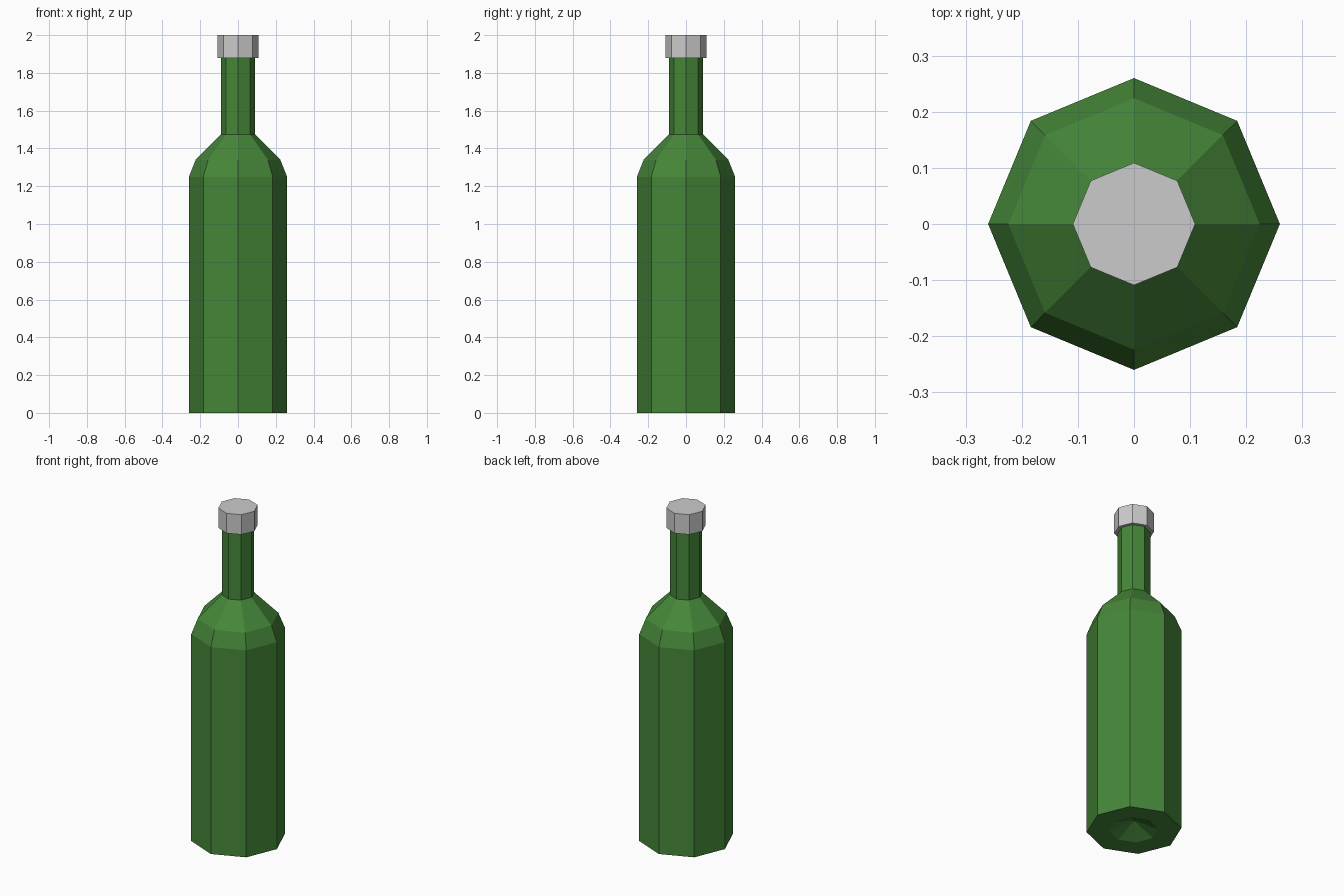
import bpy, bmesh, math

if "Cube" in bpy.data.objects:
    bpy.data.objects.remove(bpy.data.objects["Cube"])

SIDES = 8


def material(name, rgb):
    m = bpy.data.materials.new(name)
    m.diffuse_color = (*rgb, 1)
    m.use_nodes = True
    m.node_tree.nodes["Principled BSDF"].inputs["Base Color"].default_value = m.diffuse_color
    return m


def lathe(name, profile, mat=None):
    """Revolve (radius, z) points around z; radius 0 makes a pole."""
    bm = bmesh.new()
    verts = [bm.verts.new((r, 0, z)) for r, z in profile]
    edges = [bm.edges.new(pair) for pair in zip(verts, verts[1:])]
    bmesh.ops.spin(bm, geom=verts + edges, cent=(0, 0, 0), axis=(0, 0, 1),
                   angle=math.tau, steps=SIDES, use_duplicate=False)
    bmesh.ops.remove_doubles(bm, verts=bm.verts, dist=1e-4)
    bmesh.ops.recalc_face_normals(bm, faces=bm.faces)
    mesh = bpy.data.meshes.new(name)
    bm.to_mesh(mesh)
    bm.free()
    obj = bpy.data.objects.new(name, mesh)
    bpy.context.collection.objects.link(obj)
    if mat:
        mesh.materials.append(mat)
    return obj


# Glass: indented base, straight body, two-step shoulder, neck
green = material("green_glass", (0.06, 0.24, 0.04))
lathe("bottle", [(0, 0.06), (0.135, 0), (0.26, 0), (0.26, 1.25),
                 (0.224, 1.34), (0.09, 1.475), (0.09, 1.89), (0, 1.89)], green)

# Cap: closed octagonal lid
lathe("cap", [(0, 1.88), (0.109, 1.88), (0.109, 2.0), (0, 2.0)])
